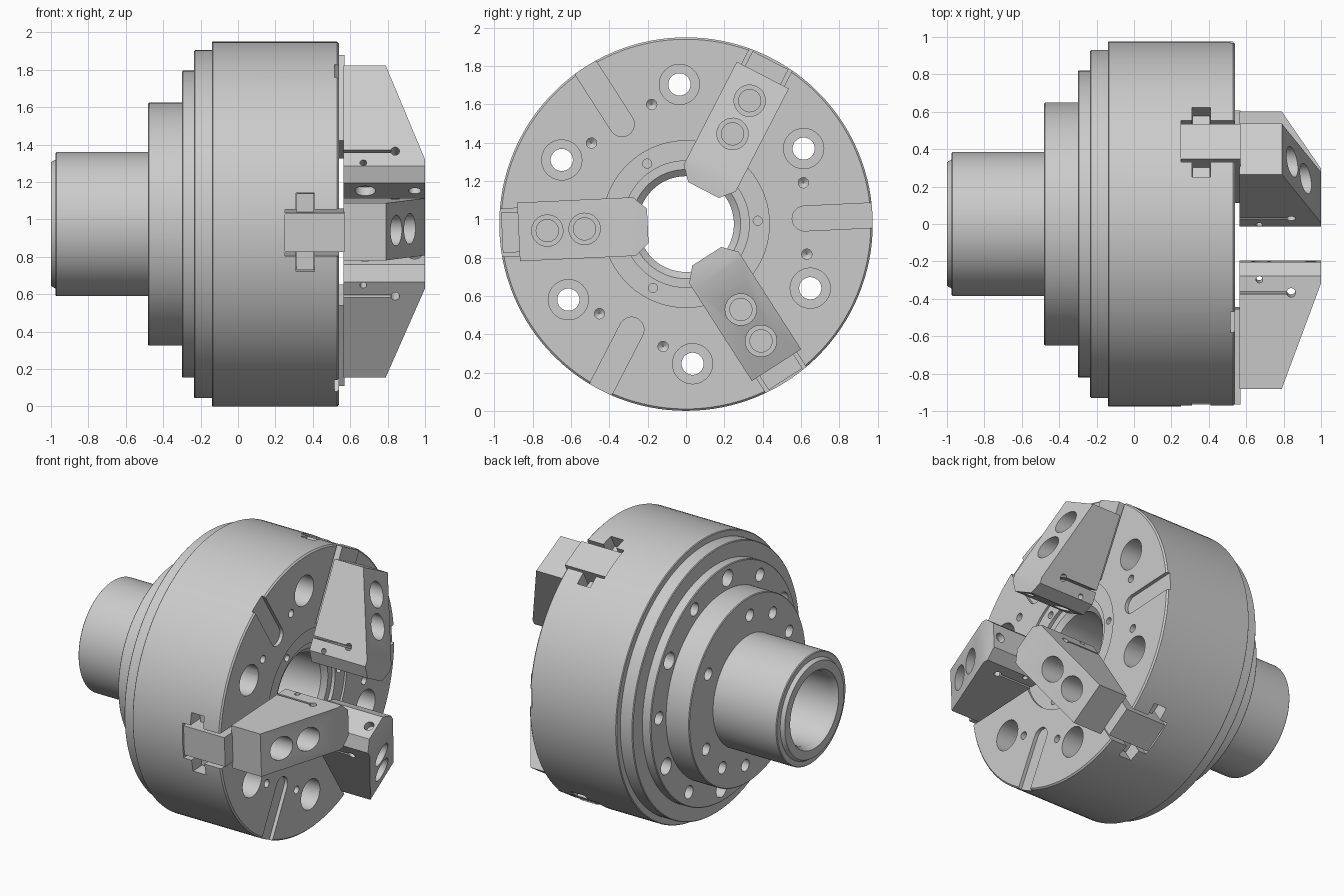
import bpy, bmesh
from math import sin, cos, pi, radians
from mathutils import Matrix, Vector

if "Cube" in bpy.data.objects:
    bpy.data.objects.remove(bpy.data.objects["Cube"])

CENTRE = Matrix.Translation((0, 0, 0.975))
TILT = 2.7


def turn(deg):
    return Matrix.Rotation(radians(deg), 4, 'X')


def circle(u, v, r, n=24, start=0.0, end=2 * pi):
    return [(u + r * cos(start + (end - start) * i / n),
             v + r * sin(start + (end - start) * i / n)) for i in range(n)]


def prism(bm, pts, lo, hi, axis, M=Matrix()):
    """Extrude an outline along x (outline y,z), y (outline x,z) or z (outline x,y)."""
    place = {'x': lambda u, v, w: (w, u, v),
             'y': lambda u, v, w: (u, w, v),
             'z': lambda u, v, w: (u, v, w)}[axis]
    a, b = ([bm.verts.new(M @ Vector(place(u, v, w))) for u, v in pts] for w in (lo, hi))
    n = len(pts)
    faces = [bm.faces.new(a), bm.faces.new(b)]
    faces += [bm.faces.new((a[i], a[(i + 1) % n], b[(i + 1) % n], b[i])) for i in range(n)]
    bmesh.ops.recalc_face_normals(bm, faces=faces)


def lathe(bm, prof, y=0, M=Matrix(), closed=False, n=32):
    """Turn an (x, radius) profile around an x-parallel axis at radial distance y."""
    rings = [[bm.verts.new(M @ Vector((x, y + r * cos(2 * pi * i / n), r * sin(2 * pi * i / n))))
              for i in range(n)] for x, r in prof]
    pairs = list(zip(rings, rings[1:]))
    faces = []
    if closed:
        pairs.append((rings[-1], rings[0]))
    else:
        faces += [bm.faces.new(rings[0]), bm.faces.new(rings[-1])]
    for a, b in pairs:
        faces += [bm.faces.new((a[i], a[(i + 1) % n], b[(i + 1) % n], b[i])) for i in range(n)]
    bmesh.ops.recalc_face_normals(bm, faces=faces)


def make(name, bm, M=CENTRE):
    me = bpy.data.meshes.new(name)
    bm.to_mesh(me)
    bm.free()
    ob = bpy.data.objects.new(name, me)
    ob.matrix_world = M
    bpy.context.collection.objects.link(ob)
    return ob


def cut_and_shade(ob, cutter=None):
    bpy.ops.object.select_all(action='DESELECT')
    bpy.context.view_layer.objects.active = ob
    ob.select_set(True)
    if cutter:
        bpy.context.view_layer.update()
        mod = ob.modifiers.new("holes", 'BOOLEAN')
        mod.operation, mod.solver, mod.object = 'DIFFERENCE', 'EXACT', cutter
        bpy.ops.object.modifier_apply(modifier=mod.name)
        bpy.data.objects.remove(cutter)
    bpy.ops.object.shade_smooth_by_angle(angle=radians(30))


def tee(neck, wing, x0, x1, x2, x3):
    half = [(x0, neck), (x1, neck), (x1, wing), (x2, wing), (x2, neck), (x3, neck)]
    return half + [(x, -z) for x, z in reversed(half)]


# Chuck body: stepped turning with a through bore
bm = bmesh.new()
lathe(bm, [(-1, 0.27), (-1, 0.33), (-0.975, 0.345), (-0.975, 0.38), (-0.97, 0.385), (-0.48, 0.385),
           (-0.48, 0.645), (-0.475, 0.65), (-0.30, 0.65), (-0.30, 0.815), (-0.295, 0.82),
           (-0.235, 0.82), (-0.235, 0.925), (-0.23, 0.93), (-0.14, 0.93), (-0.14, 0.97),
           (-0.135, 0.975), (0.53, 0.975), (0.54, 0.965), (0.54, 0.435), (0.525, 0.435),
           (0.525, 0.33), (0.50, 0.33), (0.50, 0.285), (0.47, 0.25), (-0.96, 0.25)],
      closed=True, n=128)
body = make("chuck_body", bm)

# Cutters for the body
bm = bmesh.new()
for k in range(3):
    a = TILT + 120 * k
    # T-slot for each sliding jaw
    prism(bm, tee(0.125, 0.21, 0.25, 0.31, 0.41, 0.62), 0.445, 1.1, 'y', turn(a + 60))
    # shallow round-ended slot in the face
    prism(bm, circle(0.62, 0, 0.065, 16, pi / 2, 3 * pi / 2) + [(0.62, -0.065), (1.1, -0.065), (1.1, 0.065)],
          0.515, 0.6, 'x', turn(a))
    # small face holes
    for d in (-16.7, 16.7):
        lathe(bm, [(0.6, 0.027), (0.46, 0.027), (0.44, 0.003)], 0.65, turn(a + d), n=20)
    lathe(bm, [(0.6, 0.024), (0.47, 0.024)], 0.375, turn(a), n=16)
for k in range(6):
    a = TILT + 30 + 60 * k
    # counterbored through bolt holes, and blind holes on the rear steps
    lathe(bm, [(0.6, 0.105), (0.33, 0.105), (0.33, 0.058), (-0.4, 0.058)], 0.73, turn(a))
    lathe(bm, [(-0.4, 0.045), (-0.15, 0.045)], 0.73, turn(a + 30), n=24)
    lathe(bm, [(-0.6, 0.042), (-0.34, 0.042)], 0.52, turn(a), n=24)
for a in (122.7, 302.7):
    lathe(bm, [(-0.6, 0.042), (-0.34, 0.042)], 0.52, turn(a), n=24)
cut_and_shade(body, make("body_cutter", bm))

for k in range(3):
    place = CENTRE @ turn(TILT + 60 + 120 * k)

    # Sliding T-shaped base jaw
    bm = bmesh.new()
    prism(bm, tee(0.105, 0.205, 0.252, 0.312, 0.405, 0.57), 0.45, 0.86, 'y')
    prism(bm, [(0.252, -0.105), (0.57, -0.105), (0.57, 0.105), (0.252, 0.105)], 0.86, 0.962, 'y')
    cut_and_shade(make(f"base_jaw_{k + 1}", bm, place))

    # Top jaw: pointed block with its outer corner sliced off
    bm = bmesh.new()
    prism(bm, [(0.20, -0.09), (0.27, -0.153), (0.875, -0.153), (0.875, 0.153), (0.27, 0.153), (0.20, 0.09)],
          0.565, 1.0, 'x')
    cut = bmesh.ops.bisect_plane(bm, geom=bm.verts[:] + bm.edges[:] + bm.faces[:],
                                 plane_co=(1.0, 0.31, 0), plane_no=(0.565, 0.21, 0), clear_outer=True)
    bmesh.ops.holes_fill(bm, edges=[e for e in cut["geom_cut"] if isinstance(e, bmesh.types.BMEdge)])
    bmesh.ops.recalc_face_normals(bm, faces=bm.faces[:])
    jaw = make(f"top_jaw_{k + 1}", bm, place)

    # Jaw screw holes, side slit with relief hole, cross hole and inner face holes
    bm = bmesh.new()
    for r in (0.725, 0.53):
        lathe(bm, [(1.1, 0.082), (0.70, 0.082), (0.70, 0.058), (0.60, 0.058)], r)
    prism(bm, circle(0.84, 0.36, 0.024, 20, -pi + 0.3, pi - 0.3)
          + [(0.817, 0.367), (0.5, 0.367), (0.5, 0.353)], -0.3, 0.3, 'z')
    prism(bm, circle(0.67, 0.29, 0.018, 16), -0.3, 0.3, 'z')
    prism(bm, circle(0.68, 0, 0.055), 0.1, 0.25, 'y')
    prism(bm, circle(0.945, 0, 0.033), 0.1, 0.25, 'y')
    cut_and_shade(jaw, make("jaw_cutter", bm, place))
